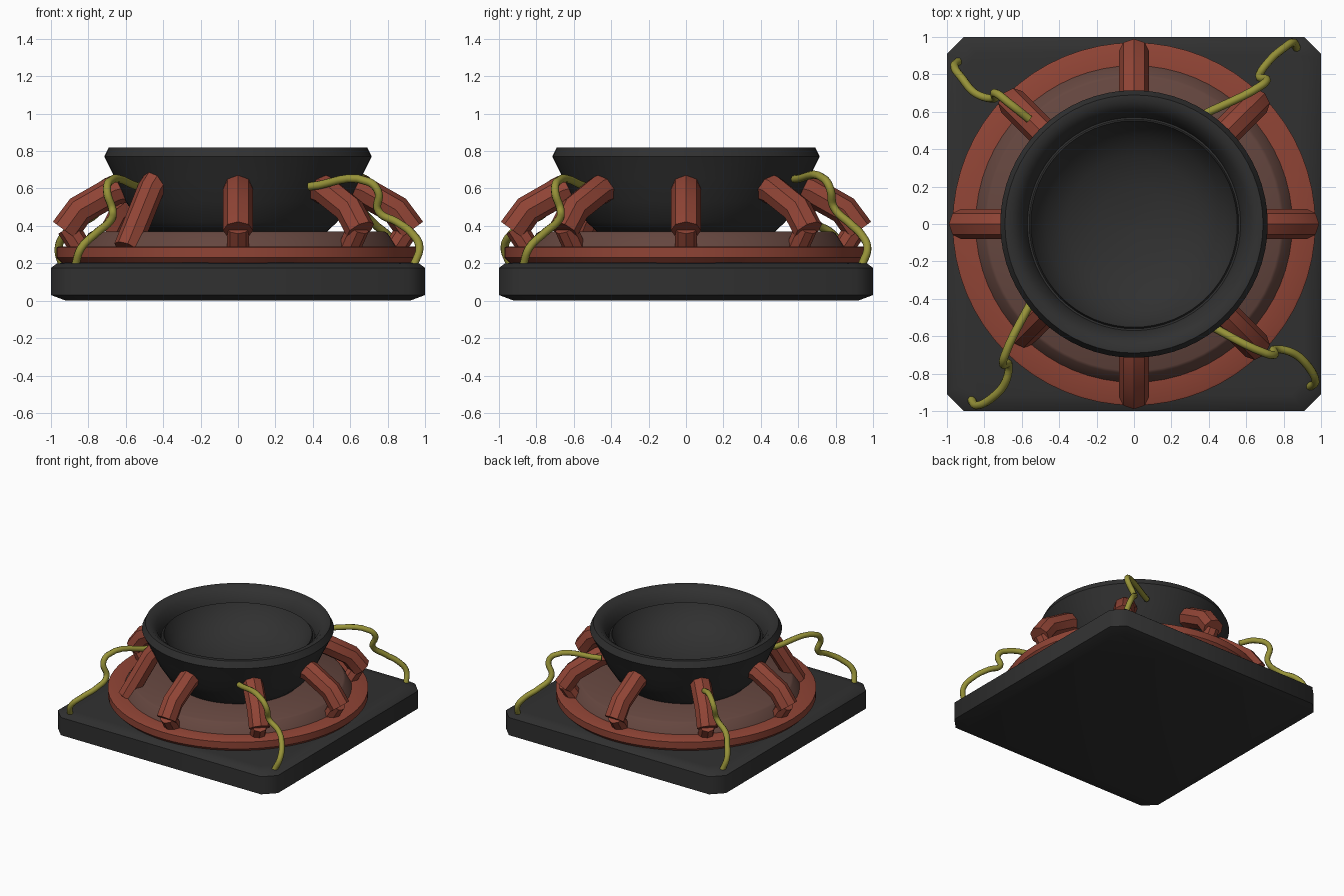
import bpy, bmesh, math
from mathutils import Vector, Matrix

if "Cube" in bpy.data.objects:
    bpy.data.objects.remove(bpy.data.objects["Cube"])


def material(name, rgb):
    m = bpy.data.materials.new(name)
    m.diffuse_color = (*rgb, 1)
    m.use_nodes = True
    m.node_tree.nodes["Principled BSDF"].inputs["Base Color"].default_value = m.diffuse_color
    return m


BLACK = material("charcoal black", (0.03, 0.03, 0.03))
RED = material("rust red", (0.28, 0.058, 0.036))
BROWN = material("dull brown", (0.13, 0.062, 0.05))
YELLOW = material("mustard yellow", (0.31, 0.29, 0.04))


def finish(ob, mat, angle):
    ob.data.materials.clear()
    ob.data.materials.append(mat)
    bpy.ops.object.select_all(action='DESELECT')
    ob.select_set(True)
    bpy.context.view_layer.objects.active = ob
    bpy.ops.object.shade_smooth_by_angle(angle=math.radians(angle))


def loft(name, rings, mat, angle=40):
    """Skin a list of equal-length point rings and cap both ends."""
    bm = bmesh.new()
    loops = [[bm.verts.new(p) for p in r] for r in rings]
    n = len(loops[0])
    for a, b in zip(loops, loops[1:]):
        for i in range(n):
            j = (i + 1) % n
            bm.faces.new((a[i], a[j], b[j], b[i]))
    bm.faces.new(loops[0][::-1])
    bm.faces.new(loops[-1])
    bmesh.ops.recalc_face_normals(bm, faces=bm.faces)
    me = bpy.data.meshes.new(name)
    bm.to_mesh(me)
    bm.free()
    ob = bpy.data.objects.new(name, me)
    bpy.context.collection.objects.link(ob)
    finish(ob, mat, angle)
    return ob


def lathe(name, profile, mat, n=64, angle=40):
    rings = [[(r * math.cos(2 * math.pi * i / n), r * math.sin(2 * math.pi * i / n), z)
              for i in range(n)] for r, z in profile]
    return loft(name, rings, mat, angle)


def tube(name, pts, radius, mat, smooth=False, res=2, angle=40):
    cu = bpy.data.curves.new(name, 'CURVE')
    cu.dimensions = '3D'
    cu.bevel_depth = radius
    cu.bevel_resolution = res
    cu.use_fill_caps = True
    cu.resolution_u = 6
    if smooth:
        sp = cu.splines.new('BEZIER')
        sp.bezier_points.add(len(pts) - 1)
        for b, p in zip(sp.bezier_points, pts):
            b.co = p
            b.handle_left_type = b.handle_right_type = 'AUTO'
    else:
        sp = cu.splines.new('POLY')
        sp.points.add(len(pts) - 1)
        for b, p in zip(sp.points, pts):
            b.co = (*p, 1)
    ob = bpy.data.objects.new(name, cu)
    bpy.context.collection.objects.link(ob)
    bpy.ops.object.select_all(action='DESELECT')
    ob.select_set(True)
    bpy.context.view_layer.objects.active = ob
    bpy.ops.object.convert(target='MESH')
    ob = bpy.context.view_layer.objects.active
    finish(ob, mat, angle)
    return ob


# Square base plate with cut corners and softened rims
def octagon(h, c, z):
    k = h - c
    return [(k, -h, z), (h, -k, z), (h, k, z), (k, h, z),
            (-k, h, z), (-h, k, z), (-h, -k, z), (-k, -h, z)]


loft("base_plate", [octagon(0.92, 0.07, 0), octagon(1, 0.09, 0.03),
                    octagon(1, 0.09, 0.175), octagon(0.97, 0.085, 0.198),
                    octagon(0.91, 0.07, 0.205)], BLACK, 50)

# Red flange and the brown disc on it
lathe("flange_ring", [(0.93, 0.19), (0.97, 0.23), (0.97, 0.285), (0.96, 0.29), (0.8, 0.29)], RED)
lathe("inner_disc", [(0.85, 0.285), (0.84, 0.30), (0.80, 0.36), (0.785, 0.37), (0.3, 0.37)], BROWN)

# Bowl with flared rim, groove and concave dish
lathe("bowl", [(0.46, 0.355), (0.53, 0.42), (0.60, 0.53), (0.655, 0.65), (0.715, 0.77),
               (0.69, 0.82), (0.655, 0.82), (0.61, 0.785), (0.58, 0.735), (0.57, 0.705),
               (0.56, 0.705), (0.552, 0.725), (0.535, 0.69), (0.47, 0.60), (0.36, 0.53),
               (0.2, 0.48), (0.02, 0.465)], BLACK, 64, 45)

# Eight arms around the bowl; the front-left one is a straight strut
for i in range(8):
    a = math.radians(45 * i)
    at = lambda path: [(r * math.cos(a), r * math.sin(a), z) for r, z in path]
    if i == 5:
        tube("straight_arm", at([(0.60, 0.66), (0.66, 0.595), (0.84, 0.28)]), 0.072, RED)
    else:
        tube(f"arm_{i}", at([(0.58, 0.61), (0.66, 0.59), (0.845, 0.485), (0.925, 0.375)]), 0.08, RED)
        tube(f"arm_foot_{i}", at([(0.91, 0.39), (0.84, 0.28)]), 0.06, RED)

# Four loose wires from the bowl to the plate corners
front_right = [(0.38, -0.53, 0.61), (0.70, -0.69, 0.635), (0.75, -0.70, 0.58),
               (0.75, -0.67, 0.48), (0.85, -0.69, 0.42), (0.93, -0.76, 0.36),
               (0.97, -0.84, 0.28), (0.94, -0.87, 0.19)]
front_left = [(y, -x, z) for x, y, z in front_right]
back_right = [(0.36, 0.58, 0.65), (0.68, 0.74, 0.65), (0.71, 0.77, 0.60),
              (0.67, 0.79, 0.50), (0.73, 0.88, 0.41), (0.80, 0.94, 0.35),
              (0.85, 0.97, 0.28), (0.87, 0.94, 0.19)]
back_left = [(-0.56, 0.56, 0.62), (-0.66, 0.64, 0.645), (-0.74, 0.70, 0.60),
             (-0.75, 0.67, 0.48), (-0.85, 0.70, 0.41), (-0.92, 0.78, 0.36),
             (-0.96, 0.84, 0.28), (-0.94, 0.87, 0.19)]
for name, path in (("front_right", front_right), ("front_left", front_left),
                   ("back_right", back_right), ("back_left", back_left)):
    tube(f"wire_{name}", path, 0.022, YELLOW, True, 2, 60)
